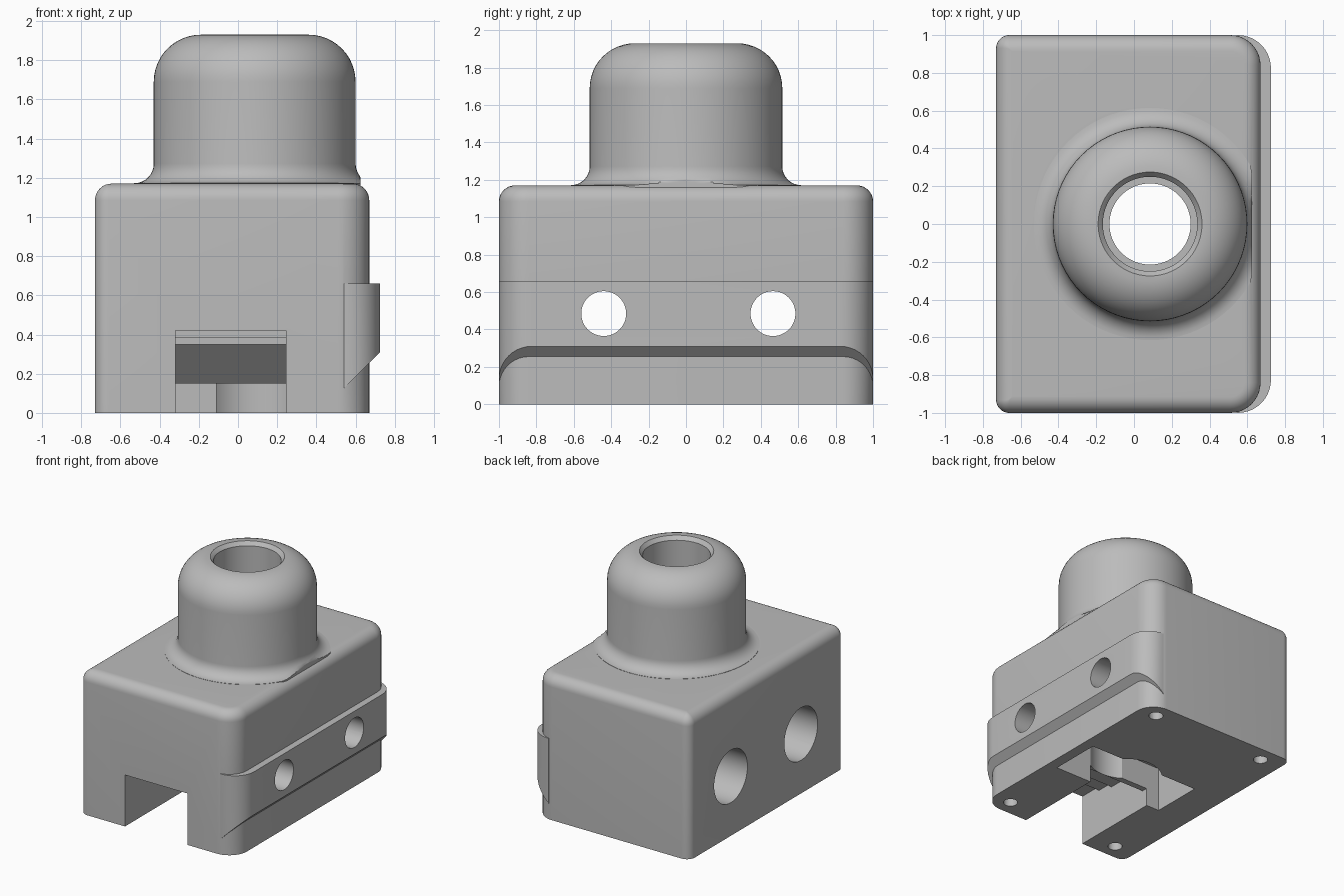
import bpy, bmesh
from math import sin, cos, pi, radians
from mathutils import Vector

cube = bpy.data.objects.get("Cube")
if cube:
    bpy.data.objects.remove(cube, do_unlink=True)

grey = bpy.data.materials.new("light grey plastic")
grey.use_nodes = True
grey.diffuse_color = (0.5, 0.5, 0.5, 1)
grey.node_tree.nodes["Principled BSDF"].inputs["Base Color"].default_value = (0.5, 0.5, 0.5, 1)

BORE_X = 0.085          # axis of the tower and its bore
BODY_TOP = 1.17


def loft(name, rings):
    """Closed solid through rings of equal point count."""
    bm = bmesh.new()
    loops = [[bm.verts.new(p) for p in ring] for ring in rings]
    n = len(loops[0])
    for a, b in zip(loops, loops[1:]):
        for i in range(n):
            j = (i + 1) % n
            bm.faces.new((a[i], a[j], b[j], b[i]))
    bm.faces.new(loops[0])
    bm.faces.new(loops[-1])
    bmesh.ops.recalc_face_normals(bm, faces=bm.faces)
    mesh = bpy.data.meshes.new(name)
    bm.to_mesh(mesh)
    bm.free()
    ob = bpy.data.objects.new(name, mesh)
    mesh.materials.append(grey)
    bpy.context.collection.objects.link(ob)
    return ob


def rounded(x0, x1, y0, y1, r_left, r_right, z, inset=0.0, steps=10):
    """Rounded rectangle ring, optionally inset."""
    pts = []
    for k, (x, y, r) in enumerate([(x1, y1, r_right), (x0, y1, r_left),
                                   (x0, y0, r_left), (x1, y0, r_right)]):
        r2 = max(r - inset, 0.004)
        sx = 1 if k in (0, 3) else -1
        sy = 1 if k < 2 else -1
        cx, cy = x - sx * (inset + r2), y - sy * (inset + r2)
        for i in range(steps + 1):
            a = (k + i / steps) * pi / 2
            pts.append((cx + r2 * cos(a), cy + r2 * sin(a), z))
    return pts


def turned(name, profile, cx=0.0, cy=0.0, limit=9.0, n=72):
    """Solid turned about a vertical axis from (radius, z) points."""
    return loft(name, [[(min(cx + r * cos(2 * pi * i / n), limit),
                         cy + r * sin(2 * pi * i / n), z) for i in range(n)]
                       for r, z in profile])


def rod(name, x0, x1, y, z, r, n=48):
    """Cylinder along x."""
    return loft(name, [[(x, y + r * cos(2 * pi * i / n), z + r * sin(2 * pi * i / n))
                        for i in range(n)] for x in (x0, x1)])


def combine(target, tool, operation):
    mod = target.modifiers.new("combine", 'BOOLEAN')
    mod.operation, mod.solver, mod.object = operation, 'EXACT', tool
    bpy.context.view_layer.objects.active = target
    bpy.ops.object.modifier_apply(modifier=mod.name)
    bpy.data.objects.remove(tool, do_unlink=True)


# Main block with a rounded top rim
box = (-0.73, 0.67, -1, 1, 0.07, 0.16)
rim = 0.085
rings = [rounded(*box, 0)]
for i in range(9):
    a = i / 8 * pi / 2
    rings.append(rounded(*box, BODY_TOP - rim + rim * sin(a), rim * (1 - cos(a))))
body = loft("housing_body", rings)

# Raised side band with a sloping underside
band = loft("side_band", [rounded(0.54, 0.725, -1, 1, 0.004, 0.175, z) for z in (0.05, 0.66)])
wedge = loft("band_slope", [[(0.315, y, -0.1), (0.9, y, -0.1), (0.9, y, 0.485)] for y in (-1.2, 1.2)])
combine(band, wedge, 'DIFFERENCE')
combine(body, band, 'UNION')

# Domed tower with a flared foot
profile = [(0.615, 1.0)]
for i in range(9):
    a = i / 8 * pi / 2
    profile.append((0.615 - 0.1 * sin(a), 1.272 - 0.1 * cos(a)))
for i in range(13):
    a = i / 12 * pi / 2
    profile.append((0.275 + 0.24 * cos(a), 1.69 + 0.24 * sin(a)))
tower = turned("tower", profile, BORE_X, limit=0.625)
combine(body, tower, 'UNION')

# Stepped vertical bore with a chamfered mouth
combine(body, turned("bore", [(0.28, -0.1), (0.28, 0.5), (0.215, 0.5), (0.215, 1.2), (0.25, 1.2),
                              (0.25, 1.9), (0.285, 1.942)], BORE_X), 'DIFFERENCE')

# Front slot whose ceiling steps and then slopes down
slot = [(-1.1, -0.1), (-0.2, -0.1), (-0.2, 0.15), (-0.28, 0.15), (-0.48, 0.35),
        (-0.65, 0.35), (-0.65, 0.385), (-0.8, 0.385), (-0.8, 0.42), (-1.1, 0.42)]
combine(body, loft("slot", [[(x, y, z) for y, z in slot] for x in (-0.32, 0.245)]), 'DIFFERENCE')

# Rectangular pocket under the bore
combine(body, loft("pocket", [[(-0.44, -0.23, z), (0.58, -0.23, z), (0.58, 0.2, z), (-0.44, 0.2, z)]
                              for z in (-0.1, 0.37)]), 'DIFFERENCE')

# Cross holes with wide recesses on one side
for y in (-0.44, 0.465):
    combine(body, rod("cross_hole", -0.9, 0.9, y, 0.485, 0.12), 'DIFFERENCE')
    combine(body, rod("recess", -0.9, -0.35, y, 0.485, 0.215), 'DIFFERENCE')

# Corner screw holes in the base
for x in (-0.54, 0.51):
    for y in (-0.87, 0.87):
        combine(body, turned("screw_hole", [(0.055, -0.1), (0.055, 0.4)], x, y, n=24), 'DIFFERENCE')

bpy.ops.object.select_all(action='DESELECT')
body.select_set(True)
bpy.context.view_layer.objects.active = body
bpy.ops.object.shade_smooth_by_angle(angle=radians(30))
